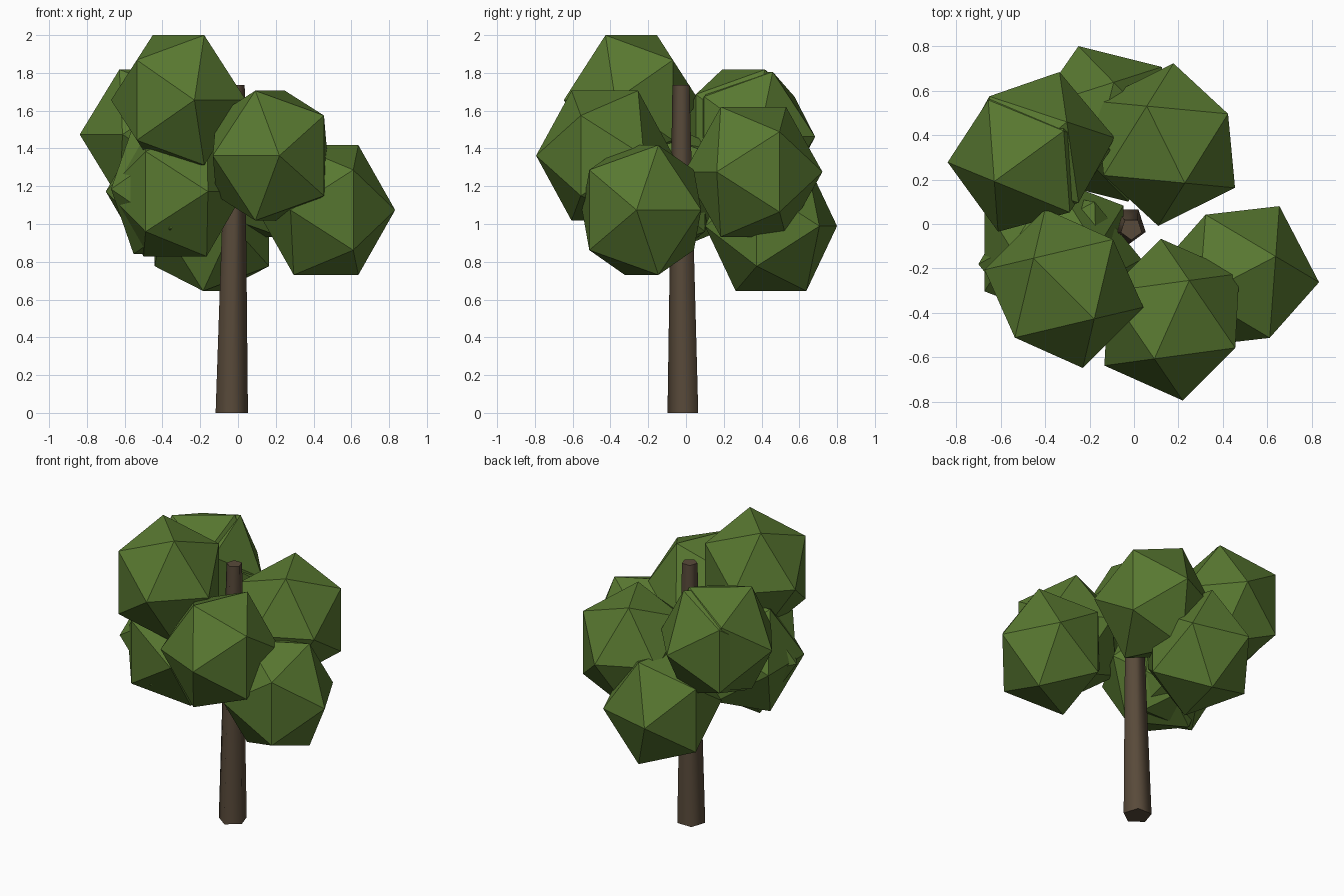
import bpy, bmesh
from math import radians, pi, sin, cos
from mathutils import Matrix, Vector

cube = bpy.data.objects.get("Cube")
if cube:
    bpy.data.objects.remove(cube, do_unlink=True)


def make_material(name, colour):
    mat = bpy.data.materials.new(name)
    mat.use_nodes = True
    mat.diffuse_color = (*colour, 1)
    bsdf = mat.node_tree.nodes["Principled BSDF"]
    bsdf.inputs["Base Color"].default_value = (*colour, 1)
    bsdf.inputs["Roughness"].default_value = 0.9
    return mat


def make_object(name, bm, mat):
    bmesh.ops.recalc_face_normals(bm, faces=bm.faces)
    mesh = bpy.data.meshes.new(name)
    bm.to_mesh(mesh)
    bm.free()
    mesh.materials.append(mat)
    obj = bpy.data.objects.new(name, mesh)
    bpy.context.collection.objects.link(obj)
    return obj


leaf_green = make_material("leaf green", (0.098, 0.188, 0.030))
bark_brown = make_material("bark brown", (0.098, 0.068, 0.042))

# Trunk: tapered, slightly leaning five-sided column
SIDES = 5
bm = bmesh.new()
rings = []
for centre, radius in ((Vector((-0.033, -0.008, 0)), 0.09),
                       (Vector((-0.012, -0.022, 1.737)), 0.05)):
    angles = [2 * pi * i / SIDES - pi / 2 for i in range(SIDES)]
    rings.append([bm.verts.new(centre + Vector((cos(a), sin(a), 0)) * radius)
                  for a in angles])
    bm.faces.new(rings[-1])
for i in range(SIDES):
    j = (i + 1) % SIDES
    bm.faces.new((rings[0][i], rings[0][j], rings[1][j], rings[1][i])).smooth = True
trunk = make_object("trunk", bm, bark_brown)
for edge in trunk.data.edges:
    a, b = (trunk.data.vertices[v].co.z for v in edge.vertices)
    edge.use_edge_sharp = abs(a - b) < 0.1

# Foliage: twenty-sided clumps with a level top ridge, turned about z
WIDTH, HEIGHT = 0.367, 0.404
SHORT, LONG = 0.5257, 0.8507


def foliage(name, x, y, z, turn):
    bm = bmesh.new()
    for s in (-SHORT, SHORT):
        for t in (-LONG, LONG):
            for co in ((s, 0, t), (t, s, 0), (0, t, s)):
                bm.verts.new(co)
    bmesh.ops.convex_hull(bm, input=bm.verts)
    bm.transform(Matrix.Rotation(radians(turn), 4, "Z")
                 @ Matrix.Diagonal((WIDTH, WIDTH, HEIGHT, 1)))
    make_object(name, bm, leaf_green).location = (x, y, z)


foliage("foliage_top", -0.315, -0.29, 1.656, -45)
foliage("foliage_front", 0.17, -0.43, 1.362, 66)
foliage("foliage_left_low", 0.466, -0.235, 1.074, 27.5)
foliage("foliage_right_front", -0.333, -0.17, 1.172, -30)
foliage("foliage_right_inner", -0.36, -0.11, 1.185, 0)
foliage("foliage_right_back", -0.472, 0.305, 1.474, 36)
foliage("foliage_right_back_inner", -0.45, 0.335, 1.462, 40)
foliage("foliage_back", 0.143, 0.357, 1.276, -63.7)
foliage("foliage_back_low", -0.138, 0.45, 0.989, 76)
